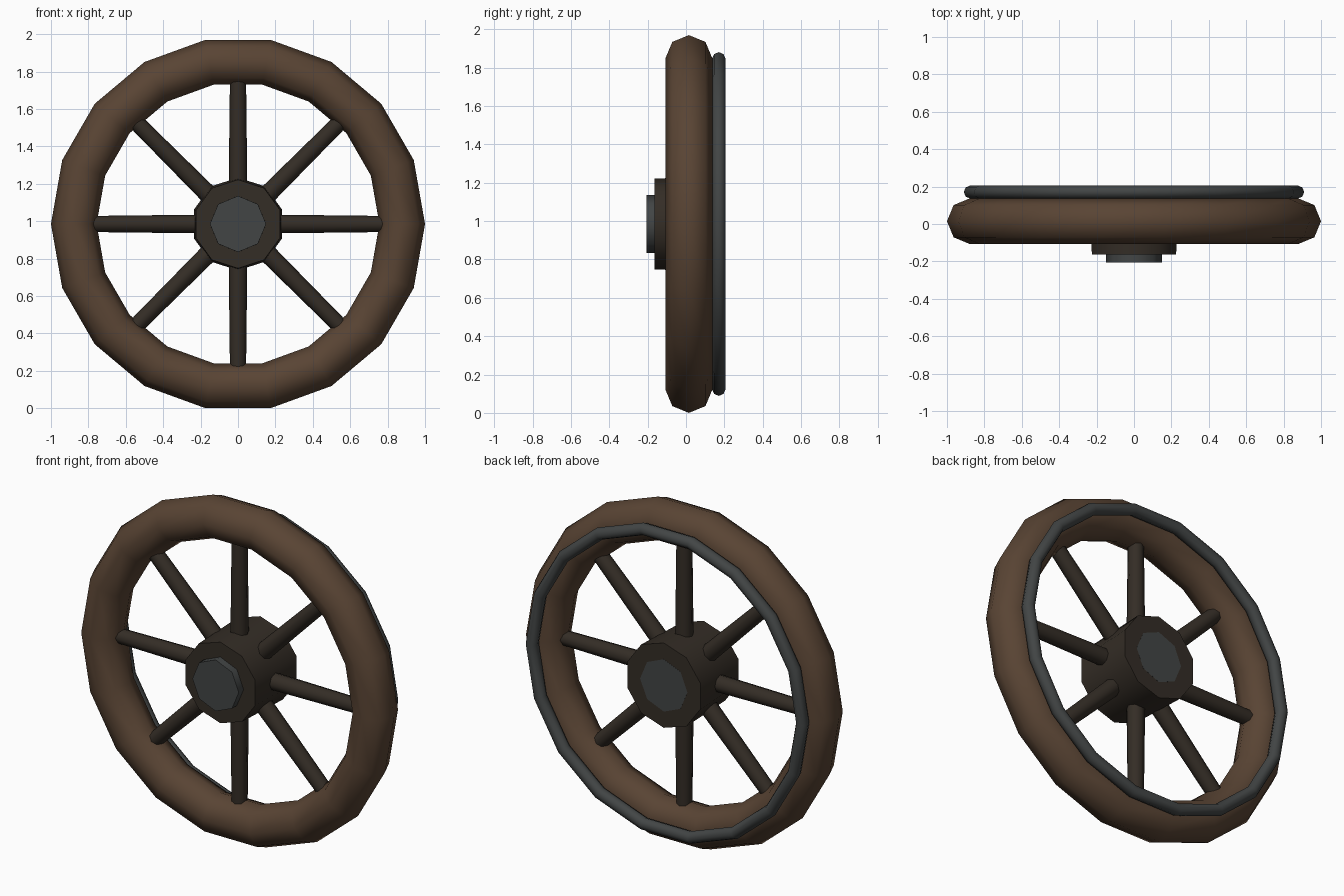
import bpy
from math import pi, sin, cos, radians

if "Cube" in bpy.data.objects:
    bpy.data.objects.remove(bpy.data.objects["Cube"])

CZ = 0.985  # wheel centre height


def material(name, rgb):
    m = bpy.data.materials.new(name)
    m.diffuse_color = (*rgb, 1)
    m.use_nodes = True
    m.node_tree.nodes["Principled BSDF"].inputs["Base Color"].default_value = m.diffuse_color
    return m


WOOD = material("wood", (0.10, 0.058, 0.034))
DARK = material("dark_wood", (0.034, 0.026, 0.019))
STEEL = material("steel", (0.055, 0.060, 0.060))


def finish(name, mat, angle=50):
    ob = bpy.context.object
    ob.name = name
    ob.data.materials.append(mat)
    bpy.ops.object.shade_smooth_by_angle(angle=radians(angle))
    return ob


def ring(name, mat, major, minor, y):
    bpy.ops.mesh.primitive_torus_add(
        major_segments=18, minor_segments=8, major_radius=major,
        minor_radius=minor, location=(0, y, CZ), rotation=(pi / 2, 0, 0))
    return finish(name, mat)


def drum(name, mat, sides, r_front, r_back, y0, y1):
    bpy.ops.mesh.primitive_cone_add(
        vertices=sides, radius1=r_back, radius2=r_front, depth=y1 - y0,
        location=(0, (y0 + y1) / 2, CZ), rotation=(pi / 2, 0, 0))
    return finish(name, mat)


# wooden rim and the steel band behind it
ring("rim", WOOD, 0.878, 0.122, 0.015)
ring("rear_band", STEEL, 0.875, 0.035, 0.171)

# hub with an axle cap running through it
drum("hub", DARK, 10, 0.237, 0.248, -0.163, 0.205)
drum("axle_cap", STEEL, 8, 0.150, 0.153, -0.207, 0.2055)

# eight tapered spokes from hub to rim
R0, R1 = 0.18, 0.79
for i in range(8):
    a = i * pi / 4
    mid = (R0 + R1) / 2
    bpy.ops.mesh.primitive_cone_add(
        vertices=8, radius1=0.050, radius2=0.043, depth=R1 - R0,
        location=(mid * sin(a), 0.015, CZ + mid * cos(a)), rotation=(0, a, 0))
    finish(f"spoke_{i + 1}", DARK)
